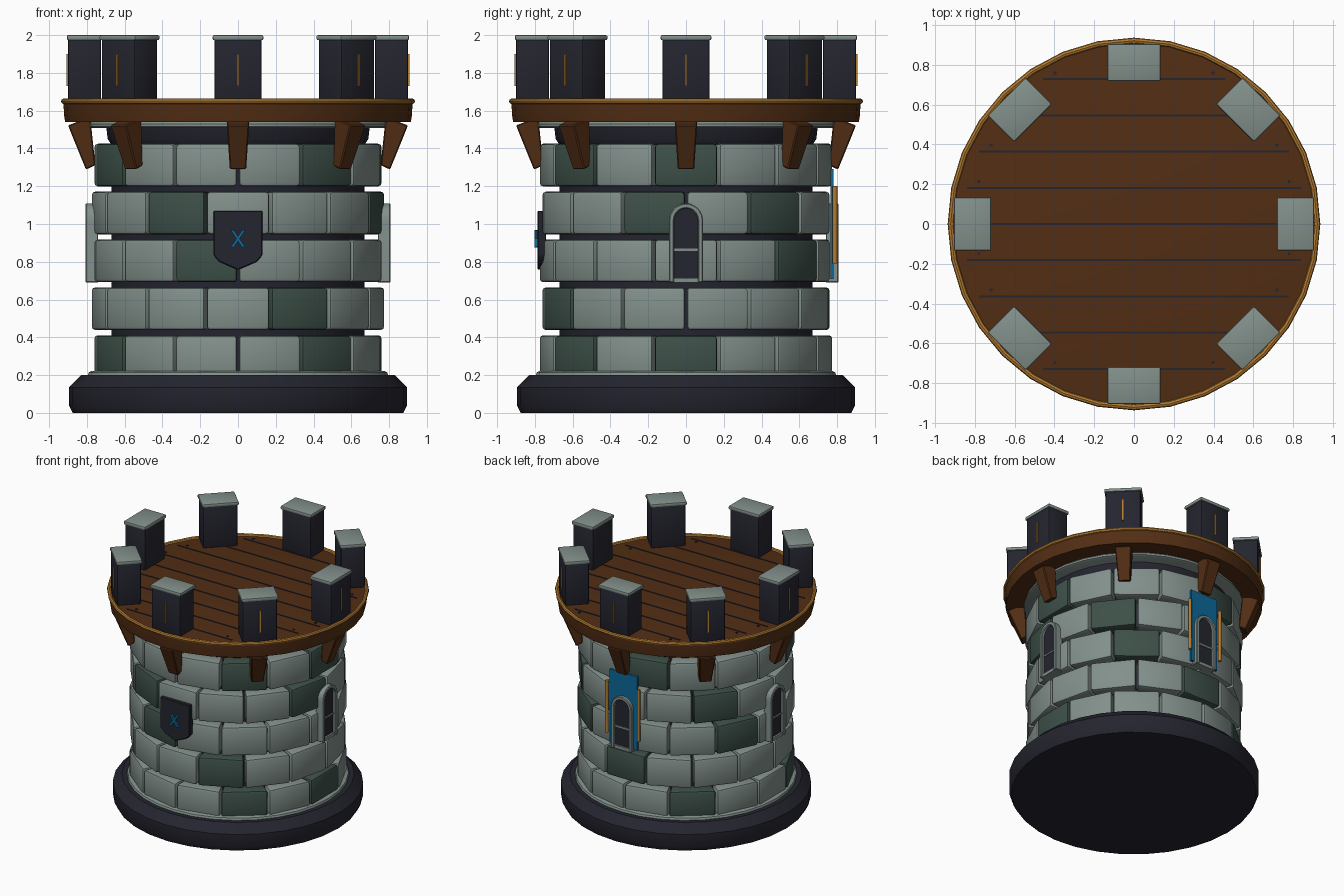
import bpy, bmesh, math
from mathutils import Matrix

if "Cube" in bpy.data.objects:
    bpy.data.objects.remove(bpy.data.objects["Cube"])

def material(name, rgb):
    m = bpy.data.materials.new(name)
    m.diffuse_color = (*rgb, 1)
    m.use_nodes = True
    m.node_tree.nodes["Principled BSDF"].inputs["Base Color"].default_value = m.diffuse_color
    return m

STONE = material("light_stone", (0.225, 0.28, 0.258))
MOSS = material("mossy_stone", (0.047, 0.08, 0.065))
DARK = material("dark_slate", (0.018, 0.018, 0.029))
WOOD = material("brown_wood", (0.085, 0.027, 0.007))
GOLD = material("gold_trim", (0.46, 0.2, 0.03))
BLUE = material("blue_cloth", (0.004, 0.14, 0.32))

def finish(bm, name, mat, deg=0, bevel=0, segs=2, smooth=30):
    """Bevel, turn about z (0 = front, 90 = right) and link."""
    bmesh.ops.recalc_face_normals(bm, faces=bm.faces)
    if bevel:
        bmesh.ops.bevel(bm, geom=bm.edges[:], offset=bevel, segments=segs,
                        profile=0.5, affect='EDGES', clamp_overlap=True)
    bm.transform(Matrix.Rotation(math.radians(deg), 4, 'Z'))
    me = bpy.data.meshes.new(name)
    bm.to_mesh(me)
    bm.free()
    me.materials.append(mat)
    ob = bpy.data.objects.new(name, me)
    bpy.context.collection.objects.link(ob)
    if smooth:
        bpy.ops.object.select_all(action='DESELECT')
        ob.select_set(True)
        bpy.context.view_layer.objects.active = ob
        bpy.ops.object.shade_smooth_by_angle(angle=math.radians(smooth))
    return ob

def prism(name, pts, lo, hi, axis, mat, deg=0, bevel=0, shape=None, segs=2):
    """Extrude a 2D outline along one axis; shape() may move the points."""
    def place(p, h):
        v = {'z': (p[0], p[1], h), 'y': (p[0], h, p[1]), 'x': (h, p[0], p[1])}[axis]
        return shape(*v) if shape else v
    bm = bmesh.new()
    a = [bm.verts.new(place(p, lo)) for p in pts]
    b = [bm.verts.new(place(p, hi)) for p in pts]
    bm.faces.new(a)
    bm.faces.new(b[::-1])
    n = len(pts)
    for i in range(n):
        j = (i + 1) % n
        bm.faces.new((a[i], a[j], b[j], b[i]))
    return finish(bm, name, mat, deg, bevel, segs, 30 if bevel else 0)

def box(name, x0, x1, y0, y1, z0, z1, mat, deg=0, bevel=0):
    return prism(name, [(x0, y0), (x1, y0), (x1, y1), (x0, y1)], z0, z1, 'z', mat, deg, bevel)

def lathe(name, prof, mat, n=32, closed=False):
    """Turn an (r, z) profile round z, capped unless closed."""
    bm = bmesh.new()
    rings = [[bm.verts.new((r * math.cos(2 * math.pi * i / n), r * math.sin(2 * math.pi * i / n), z))
              for i in range(n)] for r, z in prof]
    pairs = list(zip(rings, rings[1:]))
    if closed:
        pairs.append((rings[-1], rings[0]))
    else:
        bm.faces.new(rings[0])
        bm.faces.new(rings[-1])
    for a, b in pairs:
        for i in range(n):
            j = (i + 1) % n
            bm.faces.new((a[i], a[j], b[j], b[i]))
    return finish(bm, name, mat)

# Plinth, core and stone bands
lathe("plinth", [(0.875, 0), (0.895, 0.04), (0.895, 0.135), (0.83, 0.2), (0.7, 0.2)], DARK)
lathe("lower_band", [(0.78, 0.19), (0.795, 0.2), (0.79, 0.215), (0.775, 0.222)], STONE)
lathe("core", [(0.67, 0.15), (0.67, 1.42), (0.69, 1.45), (0.7, 1.54)], DARK)
lathe("upper_band", [(0.775, 1.508), (0.79, 1.515), (0.79, 1.53), (0.78, 1.54)], STONE)

# Five staggered courses of 14 blocks, bottom to top, with the mossy ones listed
STEP = 360 / 14
moss = [(1, 3, 8, 11), (1, 7), (5, 9, 13), (3, 5, 9, 13), (1, 3, 7, 11)]
wedge = [(-0.167, -0.76), (0.167, -0.76), (0.14, -0.63), (-0.14, -0.63)]
for row in range(5):
    z = 0.298 + 0.2535 * row
    for k in range(14):
        prism(f"block_{row}_{k}", wedge, z - 0.113, z + 0.113, 'z',
              MOSS if k in moss[row] else STONE,
              STEP * (k + (0.5 if row % 2 == 0 else 0)), 0.018)

# Platform with gold rim
lathe("platform", [(0.7, 1.54), (0.915, 1.54), (0.92, 1.57), (0.925, 1.648), (0.9, 1.652)], WOOD)
lathe("gold_rim", [(0.922 + 0.015 * math.cos(a * math.pi / 4), 1.65 + 0.015 * math.sin(a * math.pi / 4))
                   for a in range(8)], GOLD, closed=True)

# Plank seams and nails on the floor
for i in range(-4, 5):
    y = 0.182 * i
    h = math.sqrt(0.86 ** 2 - y * y)
    box("plank_seam", -h, h, y - 0.005, y + 0.005, 1.645, 1.656, DARK)
    for s in (-1, 1):
        x = s * (h - 0.06)
        box("nail", x - 0.007, x + 0.007, y + 0.025, y + 0.039, 1.645, 1.657, DARK)

# Merlons with caps and gold slits, and leaning corbels below
corbel = [(-0.9, 1.522), (-0.84, 1.545), (-0.78, 1.545), (-0.755, 1.312), (-0.805, 1.288)]
for i in range(8):
    d = 45 * i
    box("merlon", -0.125, 0.125, -0.9, -0.725, 1.65, 1.98, DARK, d, 0.01)
    box("merlon_cap", -0.134, 0.134, -0.906, -0.718, 1.973, 2.0, STONE, d, 0.008)
    box("merlon_slit", -0.005, 0.005, -0.909, -0.89, 1.73, 1.9, GOLD, d)
    prism("corbel", corbel, -0.06, 0.06, 'x', WOOD, d, 0.006,
          lambda x, y, z: (x * (0.72 + 0.28 * (z - 1.288) / 0.257), y, z), 1)

# Arched windows on the right, back and left
def arch(r, spring, foot):
    pts = [(r * math.cos(math.pi * i / 10), spring + r * math.sin(math.pi * i / 10)) for i in range(11)]
    return [(r, foot)] + pts + [(-r, foot)]

for d in (90, 180, 270):
    prism("window_frame", arch(0.09, 1.02, 0.69) + arch(0.063, 1.02, 0.69)[::-1],
          -0.808, -0.74, 'y', STONE, d, 0.005, None, 1)
    prism("window_pane", arch(0.066, 1.02, 0.7), -0.786, -0.74, 'y', DARK, d)
    box("window_sill", -0.07, 0.07, -0.8, -0.74, 0.69, 0.715, STONE, d)
    box("window_bar", -0.064, 0.064, -0.793, -0.76, 0.857, 0.869, STONE, d)

# Banner and its gold side poles behind the back window
box("banner", -0.12, 0.12, -0.782, -0.764, 0.71, 1.29, BLUE, 180)
for s in (-1, 1):
    bm = bmesh.new()
    bmesh.ops.create_cone(bm, cap_ends=True, segments=8, radius1=0.013, radius2=0.013, depth=0.41,
                          matrix=Matrix.Translation((s * 0.138, -0.788, 0.995)))
    finish(bm, "banner_pole", GOLD, 180, smooth=50)

# Front shield with a blue cross
prism("shield", [(-0.13, 1.07), (0.13, 1.07), (0.13, 0.835), (0.1, 0.8), (0, 0.757), (-0.1, 0.8), (-0.13, 0.835)],
      -0.787, -0.74, 'y', DARK, 0, 0.005, None, 1)
for s in (-1, 1):
    prism("cross_bar", [(-s * 0.038, 0.965), (-s * 0.022, 0.968), (s * 0.038, 0.879), (s * 0.022, 0.876)],
          -0.803, -0.78, 'y', BLUE)
